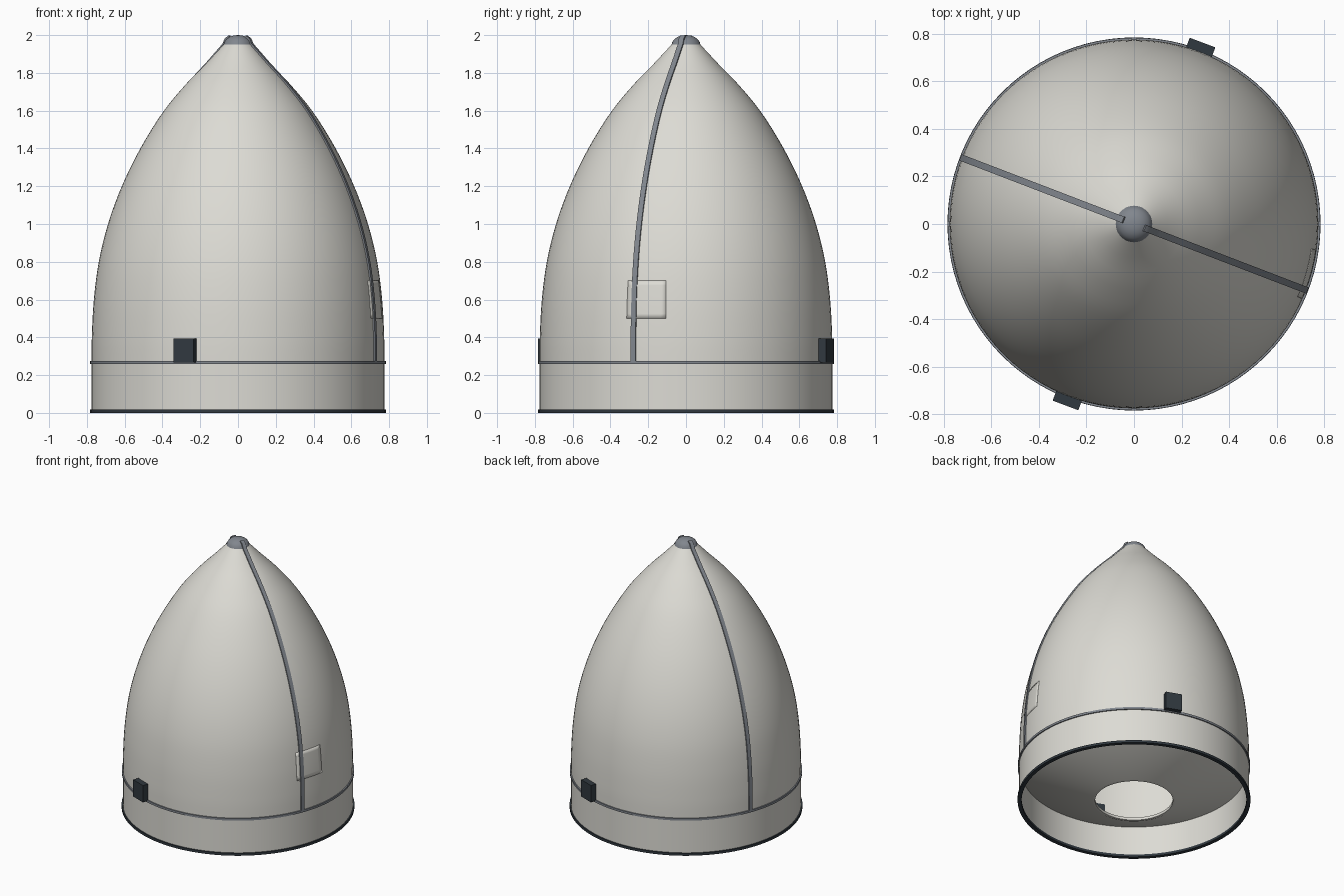
import bpy, bmesh, math
from mathutils import Vector

if "Cube" in bpy.data.objects:
    bpy.data.objects.remove(bpy.data.objects["Cube"])

SEG = 96


def material(name, rgb):
    m = bpy.data.materials.new(name)
    m.diffuse_color = (*rgb, 1)
    m.use_nodes = True
    m.node_tree.nodes["Principled BSDF"].inputs["Base Color"].default_value = m.diffuse_color
    return m


WHITE = material("warm white", (0.72, 0.71, 0.66))
GREY = material("steel grey", (0.22, 0.24, 0.27))
DARK = material("dark slate", (0.03, 0.04, 0.05))


def finish(name, bm, mat, smooth=True):
    bmesh.ops.recalc_face_normals(bm, faces=bm.faces)
    me = bpy.data.meshes.new(name)
    bm.to_mesh(me)
    bm.free()
    me.materials.append(mat)
    ob = bpy.data.objects.new(name, me)
    bpy.context.collection.objects.link(ob)
    if smooth:
        bpy.ops.object.select_all(action='DESELECT')
        ob.select_set(True)
        bpy.context.view_layer.objects.active = ob
        bpy.ops.object.shade_smooth_by_angle(angle=math.radians(35))
    return ob


def revolve(name, profile, mat, closed=True):
    """Spin an (r, z) section about the z axis."""
    bm = bmesh.new()
    vs = [bm.verts.new((r, 0, z)) for r, z in profile]
    pairs = list(zip(vs, vs[1:])) + ([(vs[-1], vs[0])] if closed else [])
    edges = [bm.edges.new(p) for p in pairs]
    bmesh.ops.spin(bm, geom=vs + edges, cent=(0, 0, 0), axis=(0, 0, 1),
                   angle=math.tau, steps=SEG, use_duplicate=False)
    bmesh.ops.remove_doubles(bm, verts=bm.verts, dist=1e-5)
    return finish(name, bm, mat)


# Nose outline as (z, radius) control points
OUTLINE = [(0.27, .775), (0.4, .774), (0.6, .763), (0.8, .737), (1.0, .688),
           (1.2, .615), (1.4, .517), (1.6, .392), (1.75, .267), (1.85, .169),
           (1.905, .118), (1.95, .076)]


def radius(z):
    """Smooth radius of the nose at height z."""
    n = len(OUTLINE)
    i = max(j for j in range(n - 1) if OUTLINE[j][0] <= z or j == 0)

    def slope(j):
        a, b = OUTLINE[max(j - 1, 0)], OUTLINE[min(j + 1, n - 1)]
        return 0 if j == 0 else (b[1] - a[1]) / (b[0] - a[0])
    (z0, r0), (z1, r1) = OUTLINE[i], OUTLINE[i + 1]
    h = z1 - z0
    t = (z - z0) / h
    return ((2*t**3 - 3*t**2 + 1) * r0 + (t**3 - 2*t**2 + t) * h * slope(i)
            + (3*t**2 - 2*t**3) * r1 + (t**3 - t**2) * h * slope(i + 1))


# Nose shell with inner wall
heights = [0.27 + 1.68 * i / 48 for i in range(49)]
outer = [(radius(z), z) for z in heights]
inner = [(r - 0.015, z - 0.005) for r, z in reversed(outer)]
revolve("nose_shell", outer + inner, WHITE)

# Base skirt and its rings
revolve("base_skirt", [(.775, .01), (.775, .27), (.76, .27), (.76, .01)], WHITE)
revolve("separation_ring", [(.783, .26), (.783, .276), (.76, .276), (.76, .26)], GREY)
revolve("bottom_ring", [(.784, 0), (.784, .018), (.757, .018), (.757, 0)], DARK)

# Conical deck inside the skirt, with a central opening
revolve("adapter_cone", [(.765, .235), (.28, .0), (.262, .0), (.262, .02), (.765, .26)], WHITE)

# Tip cap
revolve("tip_cap", [(0, 1.945), (.078, 1.945), (.072, 1.965), (.06, 1.98),
                    (.042, 1.992), (.022, 1.998), (0, 2.0)], GREY, closed=False)


def split_rail(name, angle):
    """Raised strip that follows the nose outline up to the cap."""
    path = [(radius(z), z) for z in heights] + [(.064, 1.978), (.045, 1.991)]
    c, s = math.cos(angle), math.sin(angle)
    out, side = Vector((c, s, 0)), Vector((-s, c, 0))
    bm = bmesh.new()
    loops = []
    for i, (r, z) in enumerate(path):
        a, b = path[max(i - 1, 0)], path[min(i + 1, len(path) - 1)]
        d = Vector((b[1] - a[1], a[0] - b[0])).normalized()
        ring = []
        for w, o in ((-.014, -.01), (-.014, .008), (.014, .008), (.014, -.01)):
            p = out * (r + d.x * o) + side * w
            ring.append(bm.verts.new((p.x, p.y, min(z + d.y * o, 2.0))))
        loops.append(ring)
    for a, b in zip(loops, loops[1:]):
        for k in range(4):
            bm.faces.new((a[k], a[(k + 1) % 4], b[(k + 1) % 4], b[k]))
    bm.faces.new(loops[0])
    bm.faces.new(loops[-1])
    finish(name, bm, GREY)


def latch_box(name, angle):
    """Small block on the separation ring."""
    c, s = math.cos(angle), math.sin(angle)
    bm = bmesh.new()
    bmesh.ops.create_cube(bm, size=1)
    for v in bm.verts:
        r, w = 0.785 + v.co.x * 0.06, v.co.y * 0.115
        v.co = (r * c - w * s, r * s + w * c, 0.33 + v.co.z * 0.125)
    finish(name, bm, DARK, smooth=False)


for i in range(2):
    split_rail(f"split_rail_{i + 1}", math.radians(-21 + 180 * i))
    latch_box(f"latch_box_{i + 1}", math.radians(69.3 + 180 * i))

# Access hatch: thin curved plate lying on the shell
bm = bmesh.new()
N = 8
grid = []
for i in range(N + 1):
    z = 0.5 + 0.2 * i / N
    row = []
    for j in range(N + 1):
        a = math.radians(-24 + 16 * j / N)
        r = radius(z) + 0.002
        row.append(bm.verts.new((r * math.cos(a), r * math.sin(a), z)))
    grid.append(row)
for i in range(N):
    for j in range(N):
        bm.faces.new((grid[i][j], grid[i][j + 1], grid[i + 1][j + 1], grid[i + 1][j]))
hatch = finish("access_hatch", bm, WHITE)
mod = hatch.modifiers.new("thickness", 'SOLIDIFY')
mod.thickness = 0.005
mod.offset = -1
